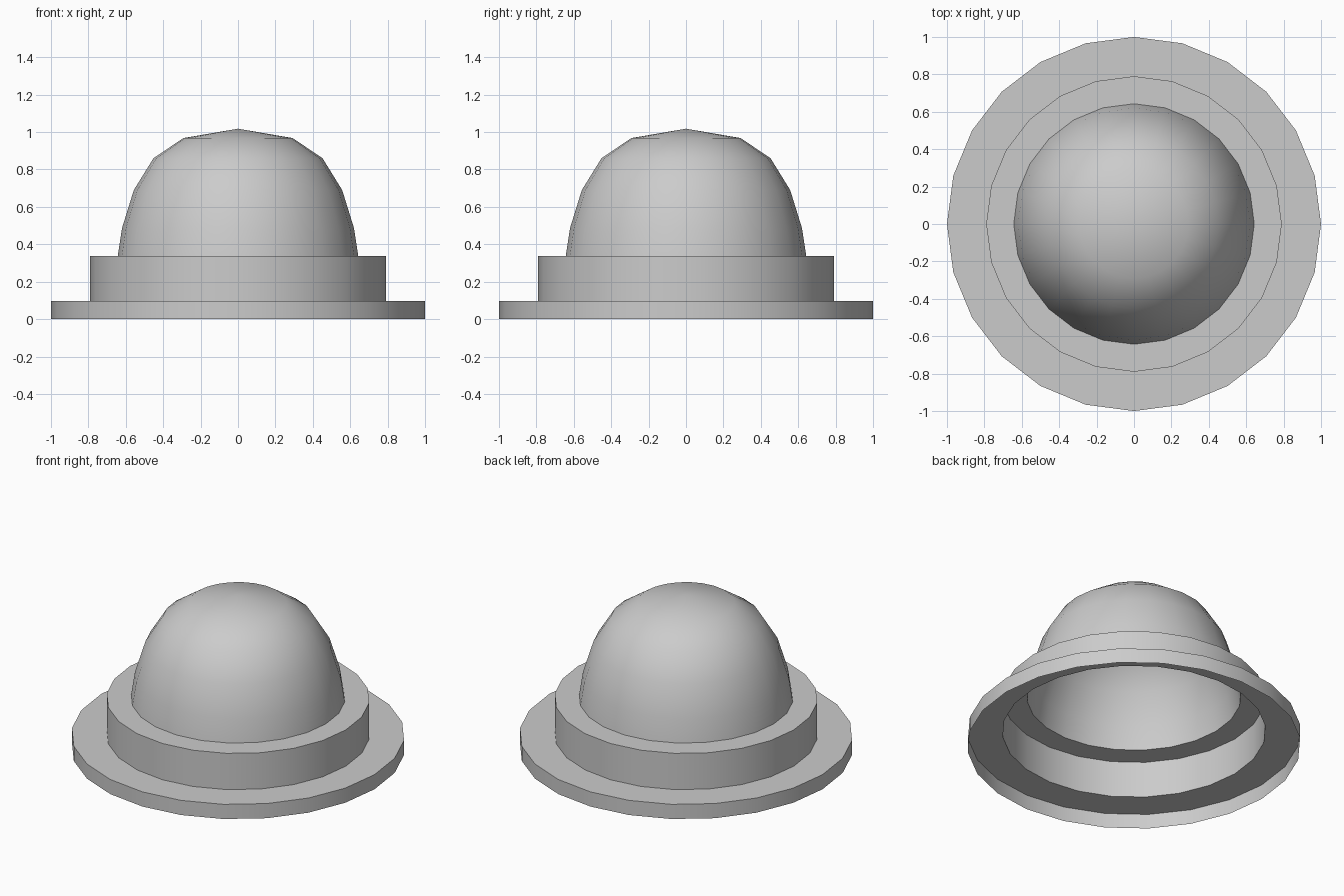
import bpy, bmesh, math

if "Cube" in bpy.data.objects:
    bpy.data.objects.remove(bpy.data.objects["Cube"])

SIDES = 24

# single open skin: brim wall, brim, step, then dome up to the crown
PROFILE = [(1.0, 0), (1.0, 0.097), (0.79, 0.097), (0.79, 0.337), (0.643, 0.337),
           (0.62, 0.487), (0.557, 0.69), (0.452, 0.86), (0.292, 0.968), (0, 1.018)]


def revolve(bm, profile):
    """Spin a profile into rings of vertices, joined by faces."""
    rings = []
    for r, z in profile:
        if r == 0:
            rings.append([bm.verts.new((0, 0, z))] * SIDES)
        else:
            angles = [2 * math.pi * i / SIDES for i in range(SIDES)]
            rings.append([bm.verts.new((r * math.cos(a), r * math.sin(a), z)) for a in angles])
    for low, high in zip(rings, rings[1:]):
        for i in range(SIDES):
            j = (i + 1) % SIDES
            corners = [low[i], low[j], high[j], high[i]]
            bm.faces.new(list(dict.fromkeys(corners)))


# hollow cap, open underneath
bm = bmesh.new()
revolve(bm, PROFILE)
mesh = bpy.data.meshes.new("domed_cap")
bm.to_mesh(mesh)
bm.free()
cap = bpy.data.objects.new("domed_cap", mesh)
bpy.context.collection.objects.link(cap)

# smooth dome and walls, crisp steps
bpy.context.view_layer.objects.active = cap
cap.select_set(True)
bpy.ops.object.shade_smooth_by_angle(angle=math.radians(35))
